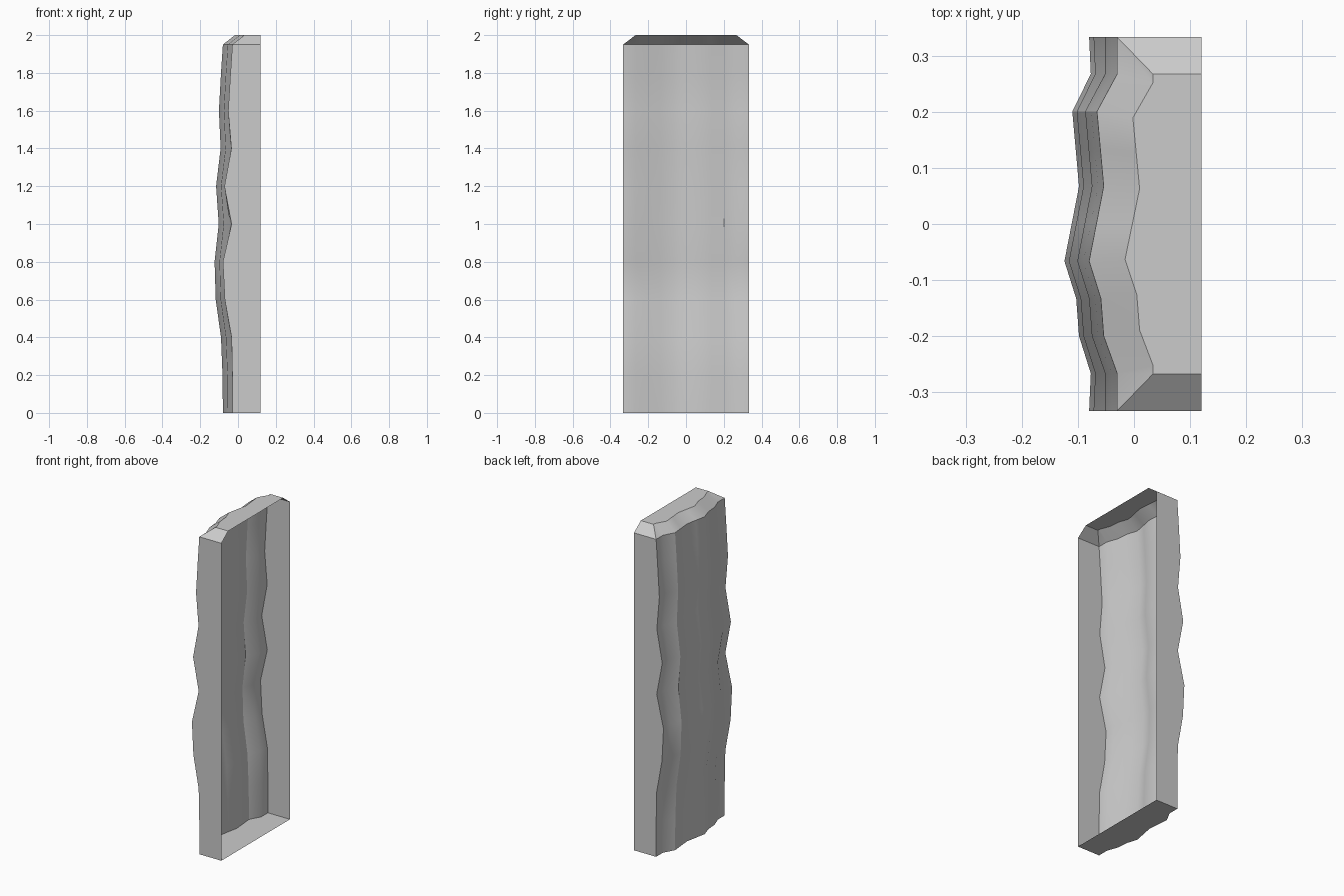
import bpy, bmesh, math

if "Cube" in bpy.data.objects:
    bpy.data.objects.remove(bpy.data.objects["Cube"])

BACK, HALF, STEP = 0.12, 0.333, 0.0667
# rough face: offset across the width (y from -HALF to +HALF)
across = [-.03, -.03, -.054, -.059, -.08, -.067, -.054, -.06, -.066, -.03, -.03]
# extra bulge up the height: z, bulge at the edges, bulge in the middle
bulge = [(0, 0, 0), (.2, 0, .002), (.4, .004, .01), (.6, .04, .038), (.8, .05, .044),
         (1.0, .004, .022), (1.2, .042, .036), (1.4, .005, .012), (1.6, .022, .021),
         (1.8, .01, .01), (1.95, 0, 0)]

bm = bmesh.new()
rows = []
for z, edge, mid in bulge:
    pts = [(BACK, -HALF, z)]
    for i, a in enumerate(across):
        y = -HALF + i * STEP
        t = min(1, (1 - abs(i - 5) / 5) * 2.5)
        pts.append((a - (edge + (mid - edge) * t), max(-HALF, min(HALF, y)), z))
    pts.append((BACK, HALF, z))
    rows.append([bm.verts.new(p) for p in pts])

# bevelled top ring, drawn in from the rim below
inset = [(BACK, -.267, 2)]
for i, a in enumerate(across):
    y = (i - 5) * STEP
    y = math.copysign(.267, y) if i in (0, 10) else y * .945
    inset.append((a + .064, y, 2))
inset.append((BACK, .267, 2))
rows.append([bm.verts.new(p) for p in inset])

# wrap the sides and rough face; the +x side stays open
for lo, hi in zip(rows, rows[1:]):
    for i in range(len(lo) - 1):
        bm.faces.new((lo[i + 1], lo[i], hi[i], hi[i + 1]))
bm.faces.new(rows[0])
bm.faces.new(rows[-1][::-1])

mesh = bpy.data.meshes.new("rough_stone_panel")
bm.to_mesh(mesh)
bm.free()
panel = bpy.data.objects.new("rough_stone_panel", mesh)
bpy.context.collection.objects.link(panel)
bpy.context.view_layer.objects.active = panel
panel.select_set(True)
bpy.ops.object.shade_smooth_by_angle(angle=math.radians(30))
